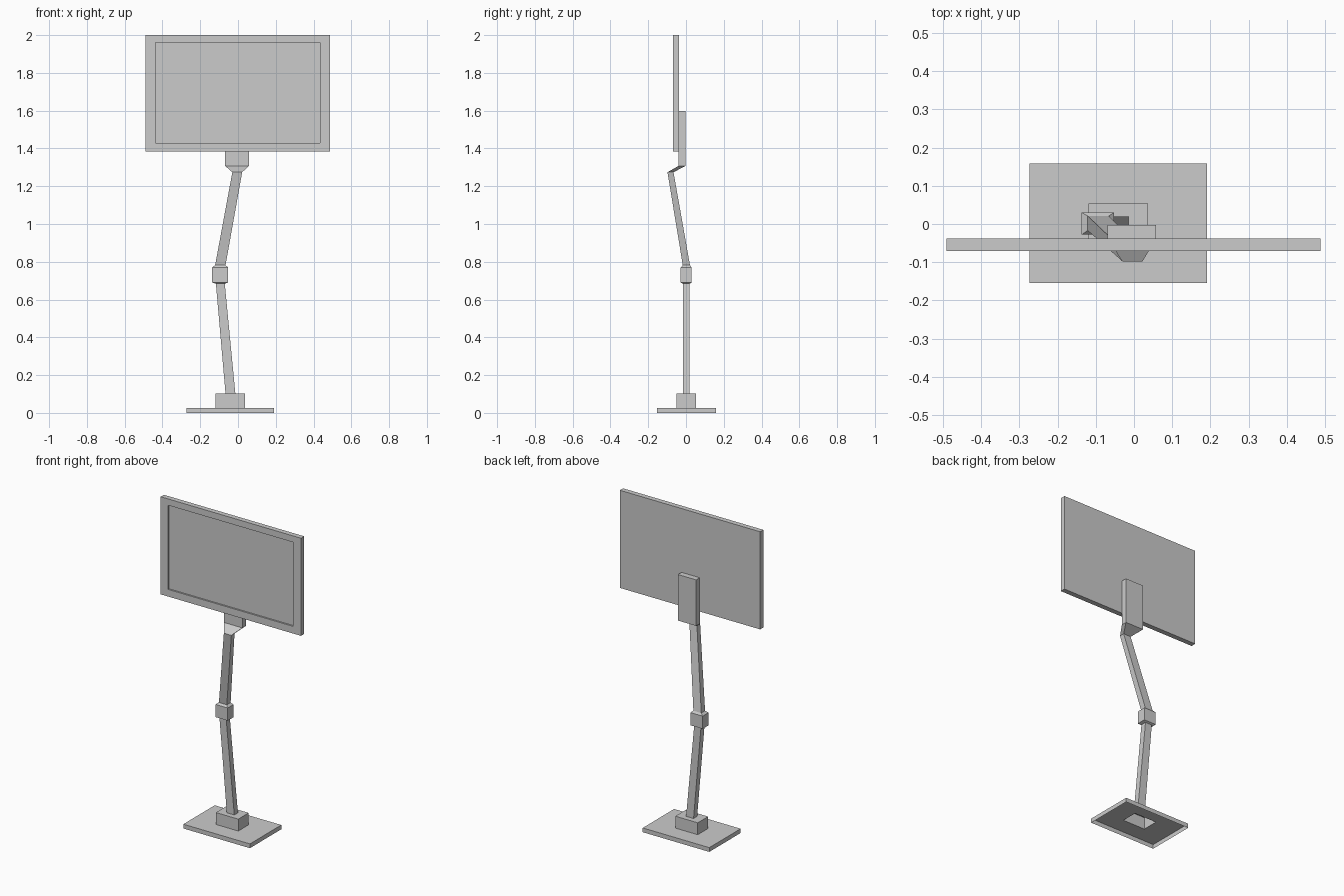
import bpy


def loft(name, rings, cap_start=True, cap_end=True):
    """Join rectangular sections (x0, x1, y0, y1, z) into one flat-faced solid."""
    verts, faces = [], []
    for x0, x1, y0, y1, z in rings:
        verts += [(x0, y0, z), (x1, y0, z), (x1, y1, z), (x0, y1, z)]
    for r in range(len(rings) - 1):
        a = r * 4
        for i in range(4):
            j = (i + 1) % 4
            faces.append((a + i, a + j, a + 4 + j, a + 4 + i))
    if cap_start:
        faces.append((3, 2, 1, 0))
    if cap_end:
        n = len(verts) - 4
        faces.append((n, n + 1, n + 2, n + 3))
    mesh = bpy.data.meshes.new(name)
    mesh.from_pydata(verts, [], faces)
    obj = bpy.data.objects.new(name, mesh)
    bpy.context.collection.objects.link(obj)
    return obj


# Base plate with raised socket, hollow and open underneath
loft("base", [
    (-0.273, 0.191, -0.154, 0.158, 0.0),
    (-0.273, 0.191, -0.154, 0.158, 0.027),
    (-0.119, 0.037, -0.050, 0.053, 0.027),
    (-0.119, 0.037, -0.050, 0.053, 0.102),
], cap_start=False)

# Lower arm leaning left
loft("lower_arm", [
    (-0.066, -0.014, -0.017, 0.019, 0.102),
    (-0.117, -0.070, -0.017, 0.019, 0.684),
], cap_start=False, cap_end=False)

# Elbow block with small tapered ends
loft("elbow_joint", [
    (-0.117, -0.070, -0.017, 0.019, 0.684),
    (-0.137, -0.052, -0.028, 0.030, 0.690),
    (-0.137, -0.052, -0.028, 0.030, 0.770),
    (-0.121, -0.066, -0.017, 0.021, 0.782),
], cap_start=False, cap_end=False)

# Upper arm leaning right and forward
loft("upper_arm", [
    (-0.121, -0.066, -0.017, 0.021, 0.782),
    (-0.030, 0.022, -0.098, -0.066, 1.274),
], cap_start=False, cap_end=False)

# Flared neck and flat bracket behind the screen
loft("screen_bracket", [
    (-0.030, 0.022, -0.098, -0.066, 1.274),
    (-0.069, 0.058, -0.039, -0.002, 1.308),
    (-0.069, 0.058, -0.039, -0.002, 1.598),
], cap_start=False)

# Screen with a recessed display, lofted front to back then stood upright
screen = loft("screen", [
    (-0.438, 0.434, 1.430, 1.960, 0.060),
    (-0.438, 0.434, 1.430, 1.960, 0.070),
    (-0.490, 0.488, 1.385, 2.000, 0.070),
    (-0.490, 0.488, 1.385, 2.000, 0.038),
])
for v in screen.data.vertices:
    x, up, depth = v.co
    v.co = (x, -depth, up)
screen.data.flip_normals()
